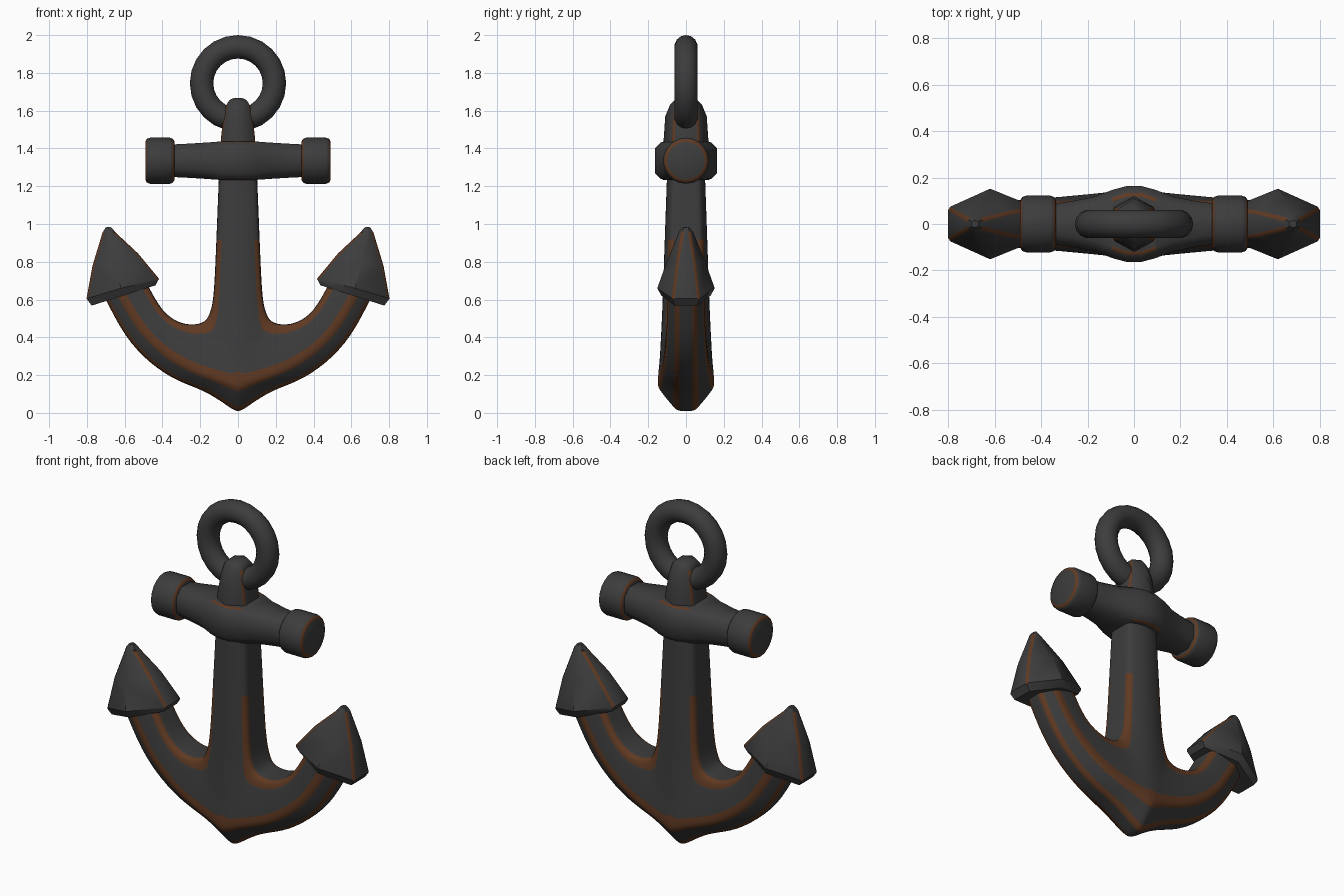
import bpy, bmesh, math
from mathutils import Vector

cube = bpy.data.objects.get("Cube")
if cube:
    bpy.data.objects.remove(cube, do_unlink=True)


def material(name, rgb):
    m = bpy.data.materials.new(name)
    m.use_nodes = True
    m.diffuse_color = (*rgb, 1)
    m.node_tree.nodes["Principled BSDF"].inputs["Base Color"].default_value = (*rgb, 1)
    return m


IRON = material("dark_iron", (0.046, 0.046, 0.046))
RUST = material("rusty_edge", (0.115, 0.041, 0.016))


def finish(name, bm, angle=60, mirror=None, subdiv=0):
    mesh = bpy.data.meshes.new(name)
    bm.to_mesh(mesh)
    bm.free()
    ob = bpy.data.objects.new(name, mesh)
    bpy.context.collection.objects.link(ob)
    mesh.materials.append(IRON)
    mesh.materials.append(RUST)
    bpy.ops.object.select_all(action='DESELECT')
    ob.select_set(True)
    bpy.context.view_layer.objects.active = ob
    if subdiv:
        bpy.ops.object.shade_smooth()
    else:
        bpy.ops.object.shade_smooth_by_angle(angle=math.radians(angle))
    if mirror:
        mod = ob.modifiers.new("mirror", 'MIRROR')
        mod.use_axis = mirror
        mod.merge_threshold = 0.0005
    if subdiv:
        mod = ob.modifiers.new("smooth", 'SUBSURF')
        mod.levels = mod.render_levels = subdiv
    return ob


def loft(rings, rust_bands=()):
    """Skin closed rings of points and cap both ends."""
    bm = bmesh.new()
    loops = [[bm.verts.new(p) for p in ring] for ring in rings]
    n = len(loops[0])
    for k, (a, b) in enumerate(zip(loops, loops[1:])):
        for i in range(n):
            j = (i + 1) % n
            f = bm.faces.new((a[i], a[j], b[j], b[i]))
            f.material_index = int(k in rust_bands)
    bm.faces.new(loops[0])
    bm.faces.new(loops[-1])
    bmesh.ops.recalc_face_normals(bm, faces=bm.faces)
    return bm


def rust_edges(bm, rule, width):
    """Bevel the edges that pass the rule and colour the bevels."""
    edges = [e for e in bm.edges if rule(e.verts[0].co, e.verts[1].co)]
    bmesh.ops.bevel(bm, geom=edges, offset=width, segments=1, profile=0.5,
                    affect='EDGES', material=1, clamp_overlap=True)


# Shank and arms: one quarter, then mirrored.
# Station: inner x, z, half depth; ridge x, z, half depth; outer x, z, half depth
stations = [
    (.48, .68, .085, .62, .62, .10, .71, .62, .05),
    (.40, .53, .09, .52, .44, .105, .60, .40, .05),
    (.31, .474, .10, .386, .307, .115, .466, .26, .05),
    (.24, .465, .10, .23, .217, .13, .32, .165, .05),
    (.19, .475, .10, .12, .18, .142, .175, .12, .05),
    (.165, .495, .10, .035, .15, .152, .045, .03, .05),
    (.152, .52, .10, 0, .135, .157, 0, 0, .05),
    (.138, .56, .10, 0, .25, .152),
    (.126, .64, .095, 0, .5, .138),
    (.115, .9, .09, 0, .9, .123),
    (.1, 1.28, .08, 0, 1.3, .107),
]
bm = bmesh.new()
grid = []
for s in stations:
    inner, ridge = Vector((s[0], -s[2], s[1])), Vector((s[3], -s[5], s[4]))
    step = (ridge - inner).normalized() * .014
    up = ridge - step
    row = [Vector((s[0], 0, s[1])), inner + Vector((0, .018, 0)), inner + step]
    if len(s) > 6:
        outer = Vector((s[6], -s[8], s[7]))
        down = (outer - ridge).normalized() * .012
        if ridge.x == 0:
            up = ridge + Vector((0, 0, .014))
        row += [up, ridge + down, outer - down,
                outer + Vector((0, .012, 0)), Vector((s[6], 0, s[7]))]
    else:
        row.append(ridge)
    grid.append([bm.verts.new(p) for p in row])
for k, (a, b) in enumerate(zip(grid, grid[1:])):
    for i in range(min(len(a), len(b)) - 1):
        f = bm.faces.new((a[i], a[i + 1], b[i + 1], b[i]))
        f.material_index = int(i in (1, 3, 5) and k < 9)
bm.normal_update()
if sum(f.normal.y * f.calc_area() for f in bm.faces) > 0:
    bmesh.ops.reverse_faces(bm, faces=bm.faces)
finish("shank_and_arms", bm, mirror=(True, True, False), subdiv=2)


# Flukes: six-sided arrow heads
def fluke_ring(outer, ridge, inner):
    (xo, zo, yo), (xr, zr, yr), (xi, zi, yi) = outer, ridge, inner
    return [(xo, -yo, zo), (xo, yo, zo), (xr, yr, zr),
            (xi, yi, zi), (xi, -yi, zi), (xr, -yr, zr)]


bm = loft([
    fluke_ring((.775, .568, .06), (.61, .62, .13), (.437, .675, .06)),
    fluke_ring((.802, .605, .07), (.62, .66, .152), (.418, .71, .07)),
    fluke_ring((.77, .78, .05), (.655, .80, .102), (.53, .845, .052)),
    fluke_ring((.717, .955, .022), (.687, .96, .036), (.648, .955, .022)),
    fluke_ring((.70, .982, .01), (.687, .985, .015), (.67, .982, .01)),
])
rust_edges(bm, lambda a, b: min(abs(a.x - .64), abs(b.x - .64)) > .005
           and abs(a.z - b.z) > .06 and a.y * b.y > 0
           and max(abs(a.y), abs(b.y)) < .08, .011)
finish("flukes", bm, 40, mirror=(True, False, False))

# Crossbar: bulged eight-sided beam
BAR_Z = 1.335


def octagon(x, hy, hz, c):
    pts = [(hy, hz - c), (hy - c, hz), (c - hy, hz), (-hy, hz - c),
           (-hy, c - hz), (c - hy, -hz), (hy - c, -hz), (hy, c - hz)]
    return [(x, y, BAR_Z + z) for y, z in pts]


half = [(.37, .085, .085, .045), (.27, .098, .09, .045),
        (.17, .118, .096, .045), (.09, .148, .102, .04), (.03, .164, .102, .036)]
rings = [octagon(-x, *r) for x, *r in half] + [octagon(x, *r) for x, *r in reversed(half)]
bm = loft(rings)
rust_edges(bm, lambda a, b: abs(a.x - b.x) > .01 and max(abs(a.x), abs(b.x)) < .12
           and abs(a.z - BAR_Z) > .09, .009)
finish("crossbar", bm)

# Collars on the ends of the crossbar
profile = [(.335, .08), (.337, .104), (.346, .117), (.36, .122),
           (.465, .122), (.482, .116), (.491, .1)]
SIDES = 20
circle = [(math.cos(t), math.sin(t)) for t in (math.tau * i / SIDES for i in range(SIDES))]
bm = loft([[(x, r * c, BAR_Z + r * s) for c, s in circle] for x, r in profile],
          rust_bands=(1, 5))
finish("collars", bm, 50, mirror=(True, False, False))

# Lug holding the ring
rings = [[(x, -ys, z), (x, ys, z), (0, ym, z), (-x, ys, z), (-x, -ys, z), (0, -ym, z)]
         for z, x, ys, ym in [(1.36, .095, .07, .125), (1.48, .088, .068, .116),
                              (1.57, .074, .062, .11), (1.63, .062, .05, .085),
                              (1.657, .045, .036, .06), (1.667, .022, .018, .03)]]
bm = loft(rings)
rust_edges(bm, lambda a, b: min(abs(a.x), abs(b.x)) > .05 and a.x * b.x > 0
           and abs(a.z - b.z) > .01, .009)
finish("lug", bm)

# Ring
bpy.ops.mesh.primitive_torus_add(major_radius=.193, minor_radius=.062,
                                 major_segments=24, minor_segments=14,
                                 location=(0, 0, 1.745), rotation=(math.pi / 2, 0, 0))
ring = bpy.context.object
ring.name = "ring"
ring.data.materials.append(IRON)
bpy.ops.object.shade_smooth()
